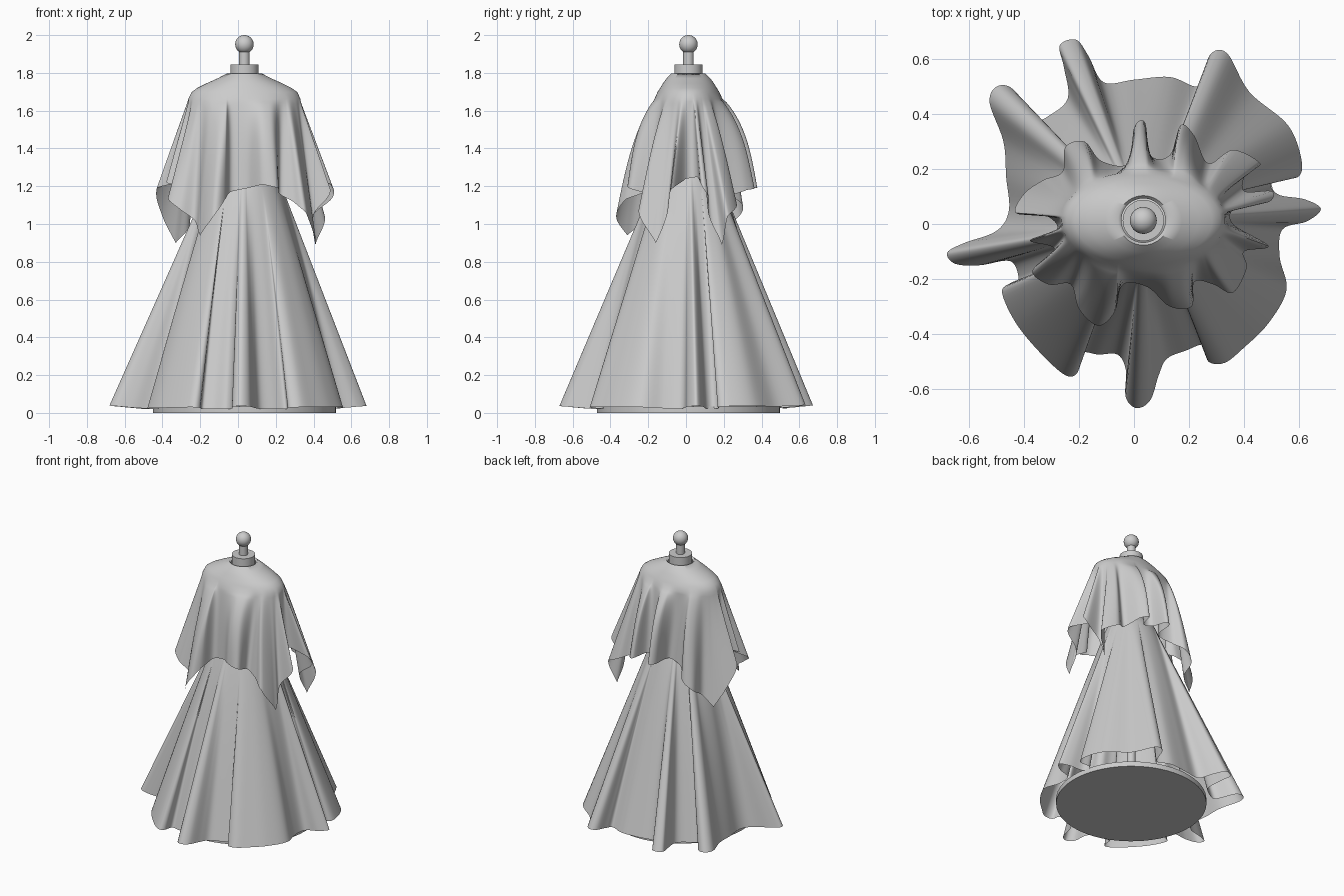
import bpy, math
from mathutils import Vector

if "Cube" in bpy.data.objects:
    bpy.data.objects.remove(bpy.data.objects["Cube"])

CX, CY = 0.034, 0.013      # stand axis


def smooth_loop(points, per=6):
    """Closed Catmull-Rom curve in plan; heights stay linear so corners stay pointed."""
    pts = [Vector(p) for p in points]
    n, out = len(pts), []
    for i in range(n):
        a, b, c, d = (pts[(i + k) % n] for k in (-1, 0, 1, 2))
        for s in range(per):
            t = s / per
            q = 0.5 * (2 * b + (c - a) * t + (2 * a - 5 * b + 4 * c - d) * t * t
                       + (3 * b - a - 3 * c + d) * t ** 3)
            q.z = b.z + (c.z - b.z) * t
            out.append(q)
    return out


def clamp(v):
    return max(0.0, min(1.0, v))


def ring_angles(loop, window, pinches):
    """Unwrapped, smoothed polar angles; wide folds are pinched to an apex."""
    ang = []
    for p in loop:
        a = math.atan2(p.y - CY, p.x - CX)
        if ang:
            while a - ang[-1] > math.pi:
                a -= 2 * math.pi
            while a - ang[-1] < -math.pi:
                a += 2 * math.pi
        ang.append(a)
    n = len(ang)
    sense = round((ang[-1] - ang[0]) / (2 * math.pi))
    ext = lambda i: ang[i % n] + sense * 2 * math.pi * (i // n)
    out = []
    for i in range(n):
        a = sum(ext(i + k) for k in range(-window, window + 1)) / (2 * window + 1)
        for centre, half in pinches:
            c, w = math.radians(centre), math.radians(half)
            d = (a - c + math.pi) % (2 * math.pi) - math.pi
            if abs(d) < w:
                a += d * (0.35 + 0.65 * (d / w) ** 2) - d
        out.append(a)
    return out


def finish(obj, angle):
    bpy.ops.object.select_all(action='DESELECT')
    obj.select_set(True)
    bpy.context.view_layer.objects.active = obj
    bpy.ops.object.shade_smooth_by_angle(angle=math.radians(angle))


def make(name, verts, faces, angle):
    me = bpy.data.meshes.new(name)
    me.from_pydata(verts, [], faces)
    obj = bpy.data.objects.new(name, me)
    bpy.context.collection.objects.link(obj)
    finish(obj, angle)


def drape(name, hem, rings, rows, window, bulge, pinches=()):
    """Loft from elliptical rings (rx, ry, z) down to a folded hem."""
    loop = smooth_loop(hem)
    ang = ring_angles(loop, window, pinches)
    n = len(loop)
    verts = []
    for rx, ry, z in rings[:-1]:
        verts += [(CX + rx * math.cos(a), CY + ry * math.sin(a), z) for a in ang]
    rx, ry, z = rings[-1]
    for r in range(rows + 1):
        t = r / rows
        for p, a in zip(loop, ang):
            top = Vector((CX + rx * math.cos(a), CY + ry * math.sin(a), z))
            bx, by = bulge(p)
            s = math.sin(math.pi * t ** 0.7)
            verts.append(top.lerp(p, t) + Vector((bx * s * math.cos(a), by * s * math.sin(a), 0)))
    m = len(rings) + rows
    faces = [(j * n + i, (j + 1) * n + i, (j + 1) * n + (i + 1) % n, j * n + (i + 1) % n)
             for j in range(m - 1) for i in range(n)]
    make(name, verts, faces, 80)


def lathe(name, profile, sy=1.0, seg=64):
    """Turned solid from (radius, z) points."""
    n = len(profile)
    turn = [2 * math.pi * i / seg for i in range(seg)]
    verts = [(CX + r * math.cos(a), CY + sy * r * math.sin(a), z) for r, z in profile for a in turn]
    faces = [(j * seg + i, j * seg + (i + 1) % seg, (j + 1) * seg + (i + 1) % seg, (j + 1) * seg + i)
             for j in range(n - 1) for i in range(seg)]
    faces += [tuple(reversed(range(seg))), tuple(range((n - 1) * seg, n * seg))]
    make(name, verts, faces, 40)


# display stand: base, pole, torso, collar, finial
lathe("base_disc", [(0.485, 0), (0.485, 0.035)])
lathe("stand_pole", [(0.028, 0.03), (0.028, 1.93)], seg=32)
lathe("torso_form", [(0.12, 1.05), (0.145, 1.15), (0.13, 1.3), (0.16, 1.45), (0.2, 1.55),
                     (0.25, 1.63), (0.25, 1.66), (0.17, 1.71), (0.07, 1.75)], sy=0.55)
lathe("neck_collar", [(0.075, 1.76), (0.075, 1.845)])
bpy.ops.mesh.primitive_uv_sphere_add(radius=0.049, location=(CX, CY, 1.951))
bpy.context.object.name = "finial_ball"
finish(bpy.context.object, 40)

# long skirt with deep folds at the hem
skirt_hem = [
    (0.53, 0.105), (0.62, 0.09), (0.68, 0.055), (0.63, 0.01), (0.54, -0.02), (0.53, -0.12),
    (0.555, -0.24), (0.49, -0.36), (0.40, -0.45), (0.33, -0.505), (0.27, -0.50), (0.255, -0.44),
    (0.19, -0.46), (0.12, -0.49), (0.09, -0.55), (0.06, -0.64), (0.01, -0.67), (-0.03, -0.63),
    (-0.03, -0.53), (-0.06, -0.475), (-0.13, -0.475), (-0.19, -0.47), (-0.205, -0.54), (-0.25, -0.55),
    (-0.34, -0.47), (-0.43, -0.36), (-0.48, -0.25), (-0.45, -0.215), (-0.42, -0.20), (-0.45, -0.135),
    (-0.56, -0.15), (-0.65, -0.145), (-0.68, -0.105), (-0.62, -0.07), (-0.50, -0.025), (-0.455, 0.05),
    (-0.465, 0.17), (-0.475, 0.30), (-0.525, 0.44), (-0.50, 0.50), (-0.44, 0.49), (-0.37, 0.38),
    (-0.30, 0.40), (-0.24, 0.46), (-0.255, 0.57), (-0.27, 0.65), (-0.21, 0.67), (-0.165, 0.61),
    (-0.11, 0.515), (0.0, 0.525), (0.13, 0.535), (0.225, 0.50), (0.25, 0.54), (0.28, 0.62),
    (0.34, 0.62), (0.42, 0.48), (0.56, 0.36), (0.61, 0.23), (0.595, 0.17), (0.525, 0.175), (0.50, 0.14)]
hem3 = [(x, y, 0.02 + 0.1 * max(0, math.hypot(x, y) - 0.5)) for x, y in skirt_hem]


def skirt_bulge(p):
    b = 0.02 * (1 - clamp((math.hypot(p.x, p.y) - 0.48) / 0.14))
    return b, b


drape("skirt", hem3, [(0.1, 0.09, 1.36), (0.155, 0.14, 1.31), (0.175, 0.165, 1.26)], 36, 7,
      skirt_bulge, [(-36, 32), (226, 27), (40, 28)])

# square shawl: neck opening, shoulders, hanging corners
shawl_hem = [
    (0.36, 0.0, 1.24), (0.37, 0.06, 1.25), (0.49, 0.08, 1.21), (0.50, 0.12, 1.14), (0.40, 0.12, 1.05),
    (0.41, 0.19, 0.89), (0.46, 0.22, 1.04), (0.36, 0.27, 1.10), (0.27, 0.22, 1.14), (0.22, 0.32, 1.18),
    (0.17, 0.36, 1.19), (0.13, 0.25, 1.20), (0.06, 0.25, 1.21), (0.04, 0.37, 1.19), (0.0, 0.35, 1.19),
    (-0.02, 0.22, 1.19), (-0.12, 0.23, 1.16), (-0.18, 0.30, 1.10), (-0.25, 0.28, 1.04),
    (-0.26, 0.19, 0.98), (-0.33, 0.16, 0.90), (-0.40, 0.11, 1.04), (-0.43, 0.04, 1.19),
    (-0.32, 0.03, 1.22), (-0.28, -0.02, 1.24), (-0.38, -0.06, 1.22), (-0.29, -0.09, 1.20),
    (-0.37, -0.17, 1.14), (-0.31, -0.22, 1.08), (-0.23, -0.22, 1.02), (-0.20, -0.31, 0.94),
    (-0.13, -0.37, 1.04), (-0.07, -0.32, 1.13), (-0.04, -0.22, 1.17), (0.05, -0.23, 1.19),
    (0.13, -0.30, 1.21), (0.21, -0.30, 1.19), (0.22, -0.21, 1.16), (0.29, -0.22, 1.12),
    (0.36, -0.25, 1.06), (0.41, -0.16, 0.90), (0.40, -0.10, 1.05), (0.49, -0.08, 1.18)]
shoulder_rings = [(0.08, 0.08, 1.785), (0.092, 0.09, 1.797), (0.14, 0.115, 1.772), (0.20, 0.135, 1.745),
                  (0.25, 0.15, 1.72), (0.28, 0.164, 1.698), (0.297, 0.18, 1.662)]


def shawl_bulge(p):
    return 0, 0.045 * clamp((abs(p.y - CY) - 0.2) / 0.12)


drape("shawl", shawl_hem, shoulder_rings, 28, 5, shawl_bulge)
